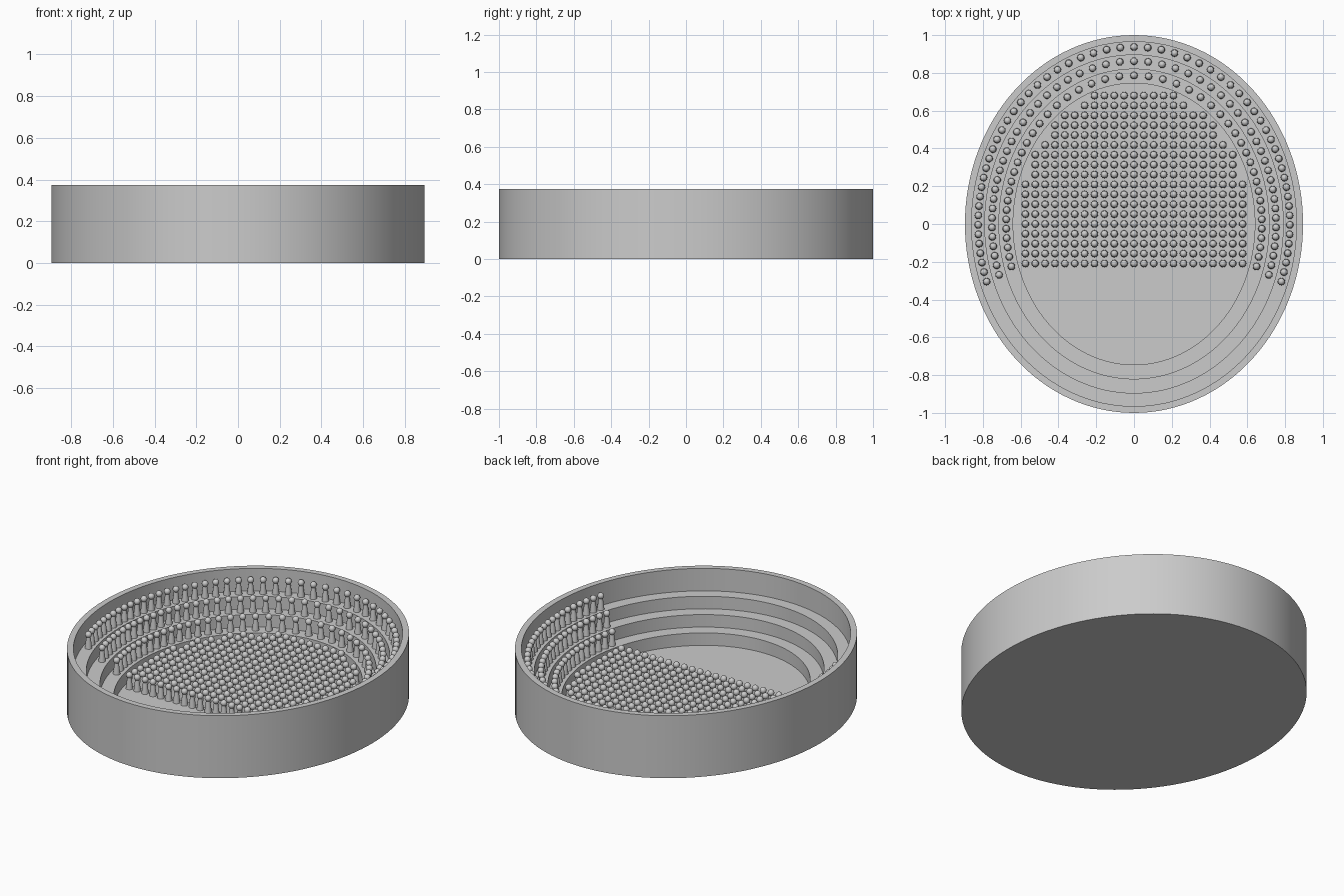
import bpy, bmesh, math

if "Cube" in bpy.data.objects:
    bpy.data.objects.remove(bpy.data.objects["Cube"])

A, B = 0.895, 1.0          # outer half-axes of the oval
SEG = 128
FLOOR = 0.015
TIERS = [0.24, 0.165, 0.09]   # step heights, outermost first


def finish(name, verts, faces):
    mesh = bpy.data.meshes.new(name)
    mesh.from_pydata(verts, [], faces)
    obj = bpy.data.objects.new(name, mesh)
    bpy.context.collection.objects.link(obj)
    bpy.ops.object.select_all(action='DESELECT')
    obj.select_set(True)
    bpy.context.view_layer.objects.active = obj
    bpy.ops.object.shade_smooth_by_angle(angle=math.radians(35))
    return obj


# Stepped oval bowl: (inset, height) profile swept round the ellipse
profile = [(0, 0), (0, 0.375), (0.035, 0.375), (0.035, TIERS[0]),
           (0.105, TIERS[0]), (0.105, TIERS[1]), (0.18, TIERS[1]),
           (0.18, TIERS[2]), (0.255, TIERS[2]), (0.255, FLOOR)]
verts, faces = [], []
for inset, z in profile:
    for i in range(SEG):
        t = 2 * math.pi * i / SEG
        verts.append(((A - inset) * math.cos(t), (B - inset) * math.sin(t), z))
for r in range(len(profile) - 1):
    for i in range(SEG):
        j = (i + 1) % SEG
        faces.append((r * SEG + i, r * SEG + j, (r + 1) * SEG + j, (r + 1) * SEG + i))
last = (len(profile) - 1) * SEG
faces.append(tuple(reversed(range(SEG))))
faces.append(tuple(range(last, last + SEG)))
finish("arena_bowl", verts, faces)

# Template spectator: tapered body with a ball head
bm = bmesh.new()
body = bmesh.ops.create_cone(bm, cap_ends=True, segments=12, radius1=0.02,
                             radius2=0.011, depth=0.072)
bmesh.ops.translate(bm, verts=body["verts"], vec=(0, 0, 0.036))
head = bmesh.ops.create_uvsphere(bm, u_segments=14, v_segments=8, radius=0.0185)
bmesh.ops.translate(bm, verts=head["verts"], vec=(0, 0, 0.08))
bm.verts.index_update()
t_verts = [v.co.copy() for v in bm.verts]
t_faces = [[v.index for v in f.verts] for f in bm.faces]
bm.free()


def crowd(name, spots, z):
    vs, fs = [], []
    for x, y in spots:
        base = len(vs)
        vs += [(c.x + x, c.y + y, c.z + z) for c in t_verts]
        fs += [[base + i for i in f] for f in t_faces]
    finish(name, vs, fs)


# Standing crowd on the floor: square grid clipped by the oval
STEP = 0.0523
spots = [(i * STEP, j * STEP) for j in range(-4, 14) for i in range(-11, 12)
         if (i * STEP / 0.615) ** 2 + (j * STEP / 0.725) ** 2 <= 1]
crowd("floor_crowd", spots, FLOOR)

# Curved rows on the tiers, open towards the front, wider spaced at the back
rows = [("upper_row", 0.825, 0.937, 59, 19.0),
        ("middle_row", 0.752, 0.862, 53, 18.2),
        ("lower_row", 0.677, 0.787, 47, 16.6)]
for (name, a, b, count, end), z in zip(rows, TIERS):
    k = (a / b) ** 2
    tail = math.atan(math.tan(math.radians(end)) / k)
    spots = []
    for i in range(count):
        p = -tail + (math.pi + 2 * tail) * i / (count - 1)
        t = math.atan2(k * math.sin(p), math.cos(p))
        spots.append((a * math.cos(t), b * math.sin(t)))
    crowd(name, spots, z)
